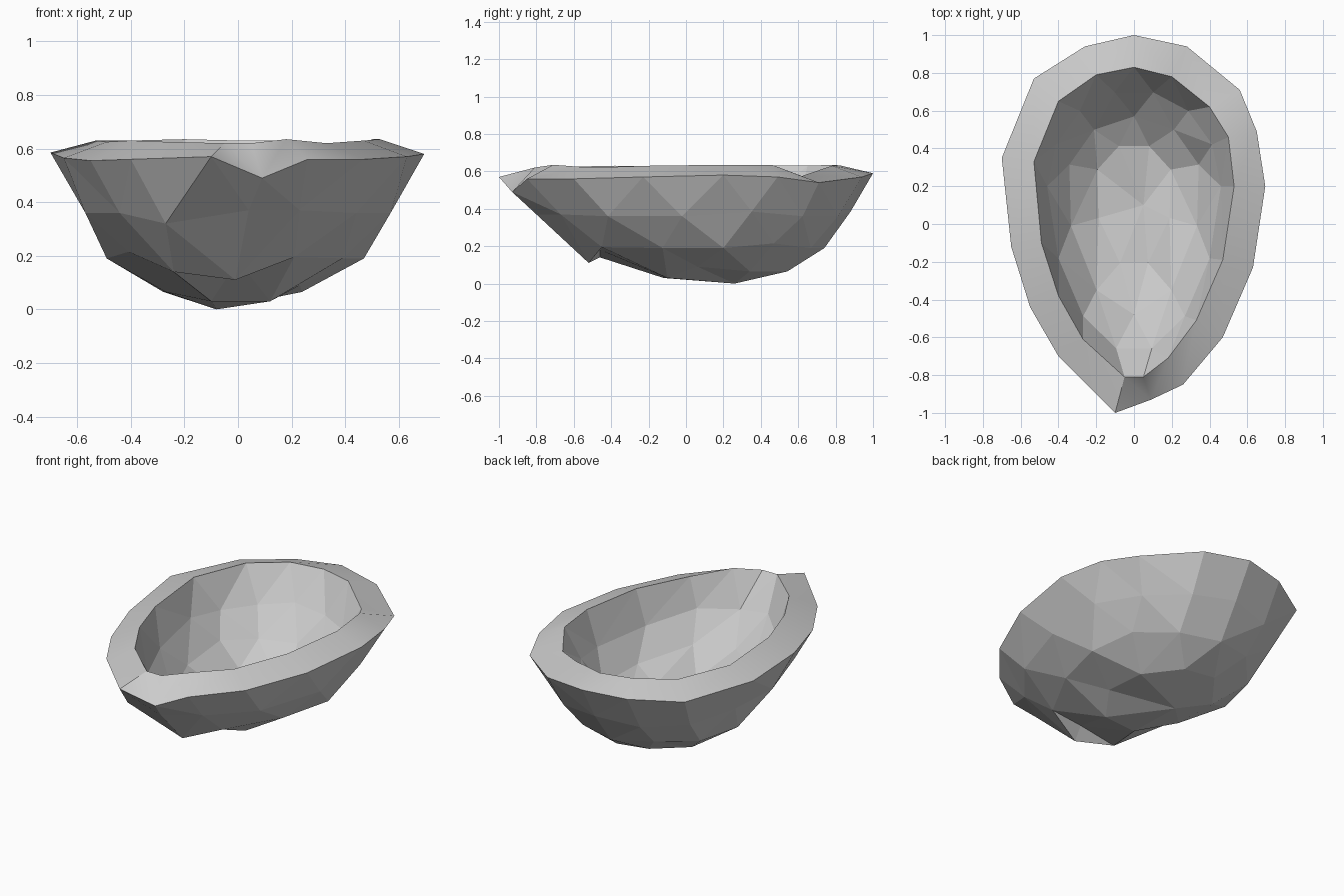
import bpy, bmesh
from math import sin, cos, pi, atan2

if "Cube" in bpy.data.objects:
    bpy.data.objects.remove(bpy.data.objects["Cube"])

CY = 0.2  # widest station of the egg-shaped plan

# Outer and inner rim outlines, counter-clockwise from the front point
outer_rim = [(-.10, -1.0, .57), (.09, -.93, .49), (.26, -.85, .56), (.47, -.60, .56),
             (.63, -.23, .57), (.695, .20, .58), (.65, .49, .57), (.56, .71, .54),
             (.28, .94, .57), (0, 1.0, .59), (-.26, .94, .58), (-.53, .77, .57),
             (-.70, .35, .585), (-.65, -.12, .565), (-.55, -.44, .555), (-.40, -.70, .56)]
inner_rim = [(-.05, -.81, .62), (.05, -.81, .62), (.18, -.71, .635), (.33, -.51, .62),
             (.47, -.19, .63), (.53, .20, .635), (.50, .46, .635), (.40, .62, .575),
             (.20, .78, .63), (0, .83, .63), (-.20, .79, .635), (-.40, .65, .63),
             (-.53, .33, .63), (-.49, -.10, .625), (-.40, -.38, .63), (-.27, -.61, .625)]


def ring(n, xl, xr, yf, yb, z, phase=0.0, taper=0.08):
    """Egg-shaped ring: left/right limits, front/back limits, height."""
    pts = []
    for i in range(n):
        a = 2 * pi * (i + phase) / n
        s, c = sin(a), cos(a)
        x = (xl + xr) / 2 + s * (xr - xl) / 2
        y = CY + c * (yf - CY) if c > 0 else CY - c * (yb - CY)
        if c > 0:
            x *= 1 - taper * c
        pts.append((x, y, z + (0.02 if i % 3 == 1 else -0.005)))
    return pts


def angles(loop):
    """Unwrapped plan angle of each vertex, closed with a full turn."""
    out = []
    for i, v in enumerate(loop):
        a = atan2(v.co.x, CY - v.co.y)
        if i and a < out[0]:
            a += 2 * pi
        out.append(a)
    return out + [out[0] + 2 * pi]


def zip_loops(bm, A, B, smooth=False):
    """Triangle strip between two loops of any vertex count."""
    a, b = angles(A), angles(B)
    i = j = 0
    while i < len(A) or j < len(B):
        p, q = A[i % len(A)], B[j % len(B)]
        if j == len(B) or (i < len(A) and a[i] + a[i + 1] <= b[j] + b[j + 1]):
            i += 1
            f = bm.faces.new((p, A[i % len(A)], q))
        else:
            j += 1
            f = bm.faces.new((p, B[j % len(B)], q))
        f.smooth = smooth


def finish(name, bm, recalc=True):
    if recalc:
        bmesh.ops.recalc_face_normals(bm, faces=bm.faces)
    me = bpy.data.meshes.new(name)
    bm.to_mesh(me)
    bm.free()
    bpy.context.collection.objects.link(bpy.data.objects.new(name, me))


# Shell rings: underside and cavity
under = [ring(14, -.595, .595, -.79, .88, .365),
         ring(12, -.49, .47, -.45, .74, .195),
         ring(8, -.30, .26, -.16, .57, .07, .5)]
under[0][0], under[0][1], under[0][-1] = (.04, -.80, .37), (.23, -.67, .37), (-.27, -.68, .32)
under[1][0], under[1][1], under[1][-1] = (0, -.46, .18), (.21, -.45, .195), (-.24, -.46, .14)
under[2][0], under[2][-1] = (.12, -.10, .03), (-.10, -.12, .03)
cavity = [ring(14, -.46, .46, -.68, .71, .43, .5),
          ring(10, -.36, .36, -.48, .57, .28),
          ring(8, -.21, .21, -.24, .43, .18, .5)]

# Bowl shell: underside, rim and cavity in one closed surface
bm = bmesh.new()
chain = [[bm.verts.new(p) for p in lp]
         for lp in under[::-1] + [outer_rim, inner_rim] + cavity]
for k, (A, B) in enumerate(zip(chain, chain[1:])):
    zip_loops(bm, A, B, smooth=(k == 3))
bm.edges.get((chain[3][0], chain[4][0])).smooth = False  # crease at the front point
for loop, tip in ((chain[0], (-.08, .26, 0)), (chain[-1], (.05, .1, .14))):
    v = bm.verts.new(tip)
    for p, q in zip(loop, loop[1:] + loop[:1]):
        bm.faces.new((p, q, v))
finish("bowl_shell", bm)

# Front lip: small pointed overhang under the narrow end
bm = bmesh.new()
base = [under[0][1], under[0][0], under[0][-1], under[1][-1], under[1][0], under[1][1]]
vs = [bm.verts.new(p) for p in base]
tip = bm.verts.new((-.01, -.52, .11))
for p, q in zip(vs, vs[1:] + vs[:1]):
    bm.faces.new((q, p, tip))
bmesh.ops.recalc_face_normals(bm, faces=bm.faces)
if tip.link_faces[0].normal.y > 0:
    bmesh.ops.reverse_faces(bm, faces=bm.faces)
finish("front_lip", bm, recalc=False)
